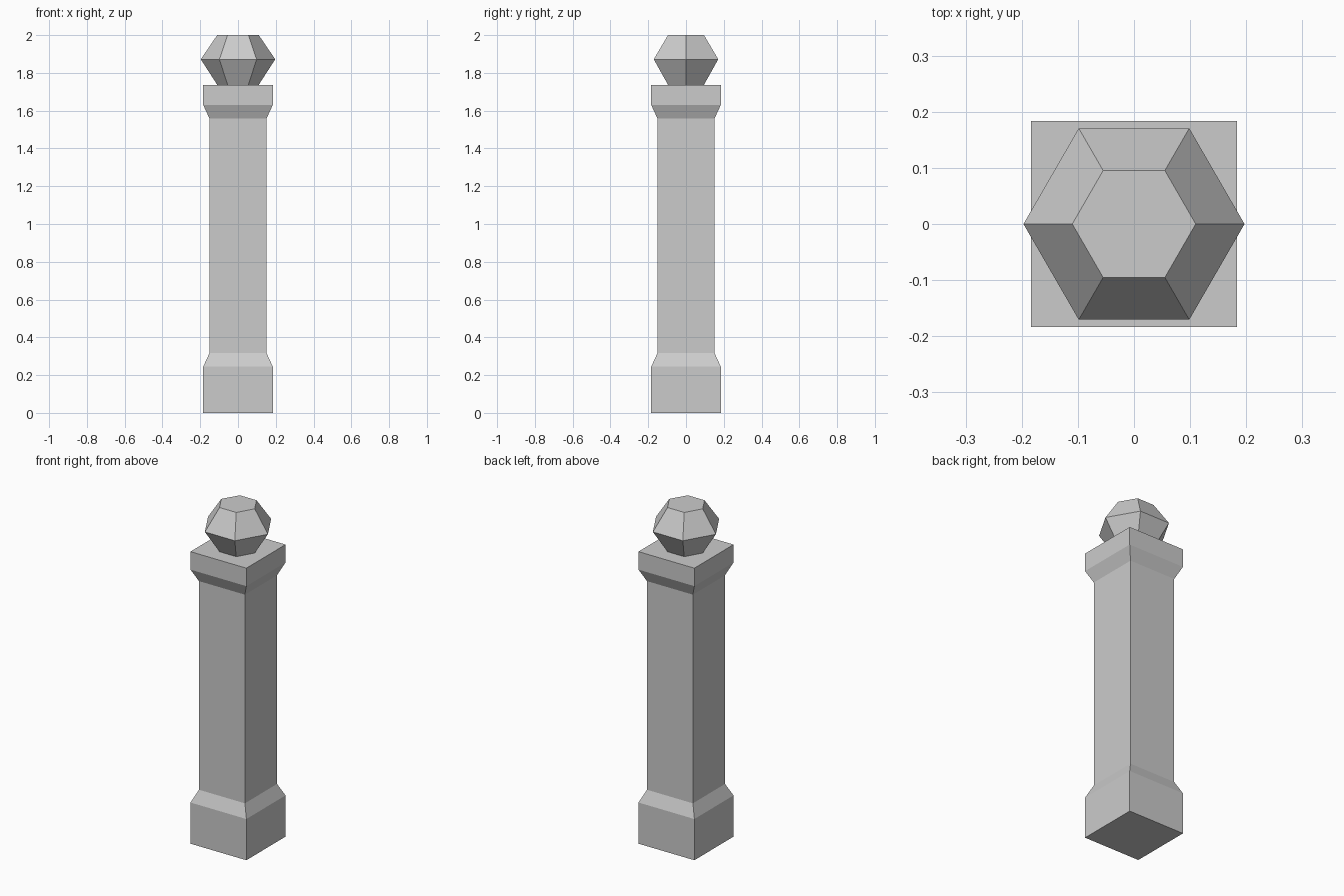
import bpy, bmesh
from math import cos, sin, pi, sqrt

if "Cube" in bpy.data.objects:
    bpy.data.objects.remove(bpy.data.objects["Cube"])


def loft(name, sides, start, profile):
    """Stack regular polygon rings (radius, z) into a closed flat-shaded solid."""
    bm = bmesh.new()
    rings = []
    for r, z in profile:
        angles = [start + 2 * pi * i / sides for i in range(sides)]
        rings.append([bm.verts.new((r * cos(a), r * sin(a), z)) for a in angles])
    for low, high in zip(rings, rings[1:]):
        for i in range(sides):
            j = (i + 1) % sides
            bm.faces.new((low[i], low[j], high[j], high[i]))
    bm.faces.new(rings[0][::-1])
    bm.faces.new(rings[-1])
    mesh = bpy.data.meshes.new(name)
    bm.to_mesh(mesh)
    bm.free()
    obj = bpy.data.objects.new(name, mesh)
    bpy.context.collection.objects.link(obj)
    return obj


# Square post: plinth, chamfer, shaft, flare and cap (half-widths)
WIDE, NARROW = 0.184, 0.151
post = [(WIDE, 0), (WIDE, 0.245), (NARROW, 0.317),
        (NARROW, 1.558), (WIDE, 1.63), (WIDE, 1.737)]
loft("post", 4, pi / 4, [(w * sqrt(2), z) for w, z in post])

# Six-sided finial on top
loft("finial", 6, 0, [(0.11, 1.737), (0.197, 1.872), (0.11, 2.0)])
